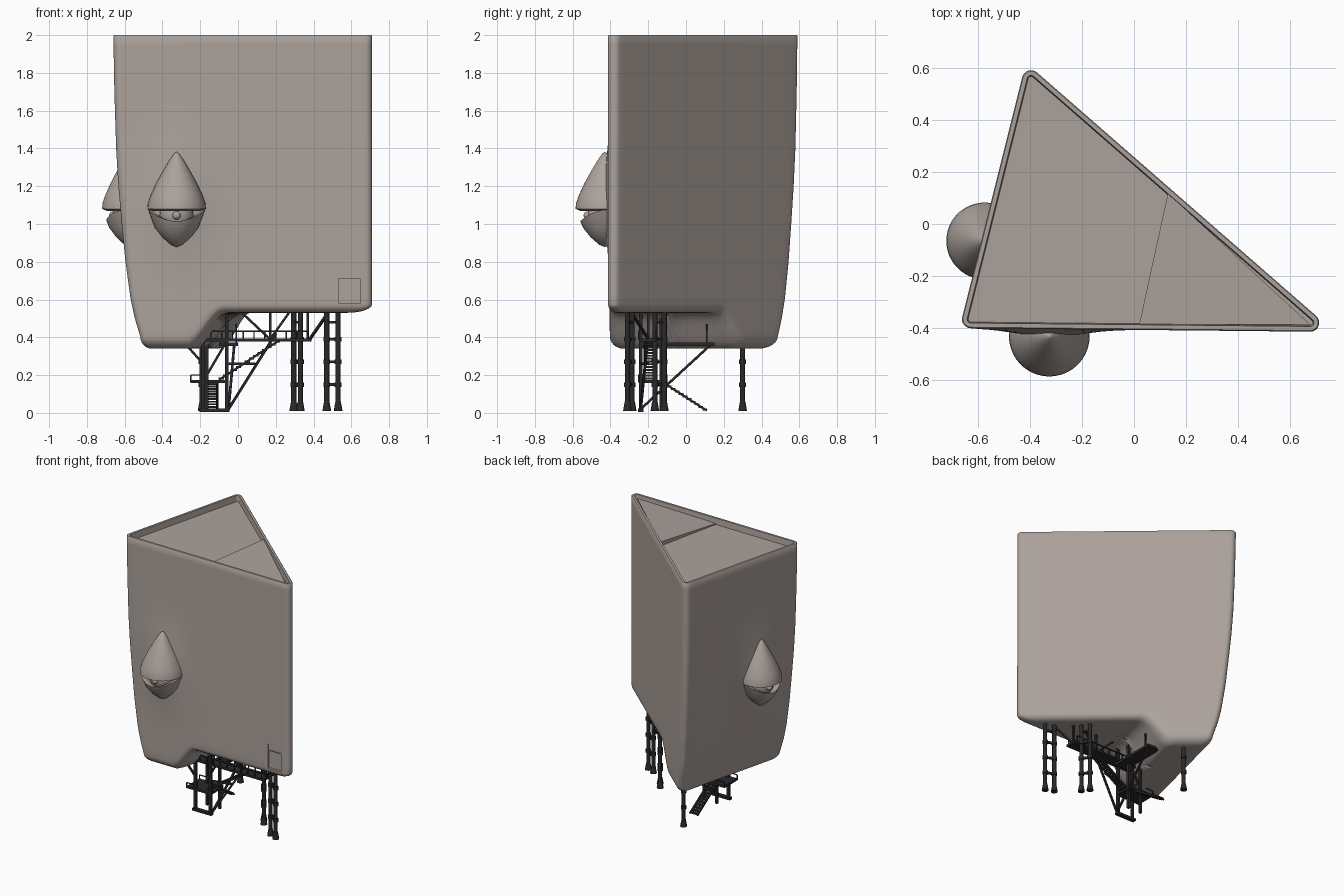
import bpy, bmesh, math
from mathutils import Vector, Matrix

if "Cube" in bpy.data.objects:
    bpy.data.objects.remove(bpy.data.objects["Cube"])


def material(name, rgb):
    m = bpy.data.materials.new(name)
    m.diffuse_color = (*rgb, 1)
    m.use_nodes = True
    m.node_tree.nodes["Principled BSDF"].inputs["Base Color"].default_value = m.diffuse_color
    return m


CLAY = material("warm_grey", (0.41, 0.36, 0.33))
STEEL = material("dark_steel", (0.022, 0.022, 0.024))


def finish(name, bm, mat, smooth=None):
    bmesh.ops.recalc_face_normals(bm, faces=bm.faces)
    me = bpy.data.meshes.new(name)
    bm.to_mesh(me)
    bm.free()
    me.materials.append(mat)
    ob = bpy.data.objects.new(name, me)
    bpy.context.collection.objects.link(ob)
    if smooth:
        shade(ob, smooth)
    return ob


def shade(ob, deg):
    bpy.ops.object.select_all(action='DESELECT')
    ob.select_set(True)
    bpy.context.view_layer.objects.active = ob
    bpy.ops.object.shade_smooth_by_angle(angle=math.radians(deg))


def loft(rings):
    bm = bmesh.new()
    vs = [[bm.verts.new(p) for p in r] for r in rings]
    n = len(rings[0])
    for a, b in zip(vs, vs[1:]):
        for i in range(n):
            j = (i + 1) % n
            bm.faces.new((a[i], a[j], b[j], b[i]))
    bm.faces.new(vs[0])
    bm.faces.new(vs[-1])
    return bm


def interp(x, pts):
    for (x0, y0), (x1, y1) in zip(pts, pts[1:]):
        if x <= x1:
            return y0 + (y1 - y0) * max(0, (x - x0) / (x1 - x0))
    return pts[-1][1]


def add_box(bm, lo, hi):
    c = [(a + b) / 2 for a, b in zip(lo, hi)]
    s = [b - a for a, b in zip(lo, hi)]
    bmesh.ops.create_cube(bm, size=1, matrix=Matrix.Translation(c) @ Matrix.Diagonal((*s, 1)))


def add_beam(bm, a, b, r=0.008, n=4, r2=None):
    a, b = Vector(a), Vector(b)
    d = b - a
    rot = d.to_track_quat('Z', 'Y').to_matrix().to_4x4()
    spin = Matrix.Rotation(math.pi / 4, 4, 'Z')
    bmesh.ops.create_cone(bm, cap_ends=True, segments=n, radius1=r, radius2=r2 or r,
                          depth=d.length, matrix=Matrix.Translation((a + b) / 2) @ rot @ spin)


# ---- rounded triangular plan
PLAN = [Vector((-0.395, 0.555)), Vector((-0.625, -0.365)), Vector((0.675, -0.378))]
R, PIVOT, MID = 0.035, Vector((0.71, -0.41)), Vector((-0.214, -0.039))
outline = []
for i in range(3):
    p, q, o = PLAN[i], PLAN[(i + 1) % 3], PLAN[i - 1]
    d0, d1 = (p - o).normalized(), (q - p).normalized()
    n0, n1 = Vector((d0.y, -d0.x)), Vector((d1.y, -d1.x))
    if n0.dot(p - MID) < 0:
        n0, n1 = -n0, -n1
    a0, turn = math.atan2(n0.y, n0.x), n0.angle_signed(n1)
    for k in range(9):
        a = a0 - turn * k / 8
        nn = Vector((math.cos(a), math.sin(a)))
        outline.append((p + nn * R, nn))
    for k in range(1, 36):
        outline.append((p.lerp(q, k / 36) + n1 * R, n1))

TAPER = [(0.34, .88), (0.4, .895), (0.5, .917), (0.6, .933), (0.8, .953), (1, .967),
         (1.2, .98), (1.4, .989), (1.7, .996), (2, 1)]


def step(p):
    # belly height: deep on the left, stepping up to the right
    t = min(1, max(0, (p.x - 0.27 * (p.y + 0.4) + 0.27) / 0.19))
    return t * t * (3 - 2 * t)


def belly(p):
    return 0.34 + 0.19 * step(p)


def wall(p, n, z):
    q = PIVOT + (p - PIVOT) * interp(z, TAPER)
    up = math.exp(-((z - 1.13) / 0.28) ** 2)
    if n.y < -0.95:
        q = q + n * 0.032 * up * math.exp(-((q.x + 0.325) / 0.17) ** 2)
    if n.x < -0.9:
        q = q + n * 0.025 * up * math.exp(-((q.y + 0.065) / 0.16) ** 2)
    return q


def radius(p):
    return 0.065 - 0.02 * step(p)


low = [wall(p, n, belly(p) + radius(p)) for p, n in outline]


def bottom_ring(inset, lift):
    ring = []
    for q in low:
        r = radius(q)
        s = (1 - inset(r) / 0.32)
        w = MID + (q - MID) * s
        ring.append((w.x, w.y, belly(w) + lift(r)))
    return ring


rings = []
for k in range(12):
    s = 0.99 * (1 - k / 12)
    rings.append(bottom_ring(lambda r: r + (0.32 - r) * s, lambda r: 0))
for k in range(6):
    a = k / 6 * math.pi / 2
    rings.append(bottom_ring(lambda r: r * (1 - math.sin(a)), lambda r: r * (1 - math.cos(a))))
for k in range(33):
    ring = []
    for (p, n), q in zip(outline, low):
        z0 = belly(q) + radius(q)
        z = z0 + (1.995 - z0) * k / 32
        w = wall(p, n, z)
        ring.append((w.x, w.y, z))
    rings.append(ring)
# rim and shallow deck well
for d, z in ((0.004, 2.0), (0.02, 2.0), (0.024, 1.955)):
    rings.append([(*(p - n * d), z) for p, n in outline])
shell = finish("shell", loft(rings), CLAY)

# ---- recessed hatch in the front wall
bm = bmesh.new()
add_box(bm, (0.535, -0.5, 0.58), (0.645, -0.395, 0.712))
add_box(bm, (0.535, -0.5, 0.716), (0.645, -0.405, 0.76))
cutter = finish("hatch_cutter", bm, CLAY)
cutter.hide_render = True
mod = shell.modifiers.new("hatch", 'BOOLEAN')
mod.operation, mod.object, mod.solver = 'DIFFERENCE', cutter, 'EXACT'
bpy.context.view_layer.objects.active = shell
bpy.ops.object.modifier_apply(modifier=mod.name)
bpy.data.objects.remove(cutter)
shade(shell, 40)

# ---- raised corner of the deck
tri = [(0.02, -0.385, 1.962), (0.675, -0.385, 1.975), (0.13, 0.118, 1.985)]
finish("raised_deck", loft([[(x, y, 1.95) for x, y, z in tri], tri]), CLAY)

# ---- teardrop pods with an open slot
UPPER = [(.001, 1.382), (.012, 1.374), (.038, 1.338), (.072, 1.28), (.108, 1.215), (.138, 1.15),
         (.152, 1.11), (.155, 1.08), (.13, 1.07), (.001, 1.07)]
LOWER = [(.001, .878), (.03, .89), (.075, .93), (.115, .98)]


def pod(tag, cx, cy, face, s):
    def circle(rz):
        out = []
        for i in range(40):
            a = 2 * math.pi * i / 40
            r, z = rz(max(0, math.cos(a)) ** 1.5)
            out.append((cx + s * r * math.cos(a + face), cy + s * r * math.sin(a + face), z))
        return out
    up = [circle(lambda c, r=r, z=z: (r, z)) for r, z in UPPER]
    finish(tag + "_pod_hood", loft(up), CLAY, 40)
    cup = [circle(lambda c, r=r, z=z: (r, z)) for r, z in LOWER]
    cup.append(circle(lambda c: (.15 - .02 * c, 1.075 - .06 * c)))
    cup.append(circle(lambda c: (.128 - .02 * c, 1.073 - .06 * c)))
    cup += [circle(lambda c: (.07, .995)), circle(lambda c: (.001, .99))]
    finish(tag + "_pod_cup", loft(cup), CLAY, 40)
    bm = bmesh.new()
    for off, r in ((0, .09), (.09, .022)):
        pos = (cx + off * math.cos(face), cy + off * math.sin(face), 1.045)
        bmesh.ops.create_uvsphere(bm, u_segments=20, v_segments=12, radius=r,
                                  matrix=Matrix.Translation(pos))
    finish(tag + "_pod_core", bm, CLAY, 40)


pod("front", -0.325, -0.43, -math.pi / 2, 1)
pod("left", -0.573, -0.065, math.pi - 0.24, 0.95)

# ---- legs with collars and flared feet
LEGS = [((0.47, -0.285), (0.53, -0.31)), ((0.295, -0.115), (0.33, -0.165)), ((-0.19, 0.30),)]
for i, group in enumerate(LEGS):
    bm = bmesh.new()
    for x, y in group:
        add_beam(bm, (x, y, 0.01), (x, y, 0.55 if i < 2 else 0.36), 0.014, 12)
        add_beam(bm, (x, y, 0.01), (x, y, 0.06), 0.024, 12, 0.015)
        for z in (0.15, 0.27, 0.39):
            if i < 2 or z < 0.3:
                add_beam(bm, (x, y, z - 0.012), (x, y, z + 0.012), 0.019, 12)
    if len(group) == 2:
        for z in (0.15, 0.27, 0.39, 0.48):
            add_beam(bm, (*group[0], z), (*group[1], z), 0.01)
    finish("leg_group_%d" % (i + 1), bm, STEEL, 40)

# ---- stair tower: posts, base and braces
bm = bmesh.new()
for x, y in ((-0.185, -0.24), (-0.06, -0.24), (-0.165, -0.13), (-0.06, -0.13)):
    add_beam(bm, (x, y, 0.01), (x, y, 0.54 if x > -0.1 else 0.45), 0.013)
add_box(bm, (-0.205, -0.255, 0.005), (-0.045, -0.225, 0.022))
for a, b in (((-0.05, -0.24, 0.02), (0.2, -0.2, 0.42)), ((-0.05, -0.24, 0.02), (-0.02, 0.13, 0.36)),
             ((0.17, -0.2, 0.39), (0.27, -0.2, 0.53)), ((0.17, -0.2, 0.39), (0.02, -0.2, 0.53)),
             ((0.38, -0.2, 0.39), (0.47, -0.28, 0.52)), ((-0.06, -0.24, 0.26), (0.09, -0.2, 0.26)),
             ((0.17, -0.2, 0.39), (0.17, -0.2, 0.54)), ((0.37, -0.2, 0.38), (0.37, -0.2, 0.54)),
             ((-0.185, -0.24, 0.26), (-0.265, -0.24, 0.35)), ((-0.165, -0.13, 0.2), (-0.06, -0.13, 0.38))):
    add_beam(bm, a, b, 0.009)
finish("stair_tower_frame", bm, STEEL)

# ---- walkways and landing
bm = bmesh.new()
add_box(bm, (-0.25, -0.25, 0.158), (-0.05, -0.1, 0.174))
add_box(bm, (-0.2, -0.25, 0.378), (0.39, -0.16, 0.394))
add_box(bm, (-0.1, -0.2, 0.355), (0.0, 0.15, 0.372))
finish("walkways", bm, STEEL)

# ---- railings
bm = bmesh.new()
for y in (-0.25, -0.16):
    add_beam(bm, (-0.2, y, 0.432), (0.37, y, 0.432), 0.005)
    for k in range(11):
        x = -0.2 + 0.057 * k
        add_beam(bm, (x, y, 0.385), (x, y, 0.432), 0.005)
add_beam(bm, (-0.01, 0.11, 0.36), (-0.01, 0.11, 0.47), 0.006)
for y in (-0.25, -0.1):
    add_beam(bm, (-0.25, y, 0.2), (-0.19, y, 0.2), 0.004)
    add_beam(bm, (-0.25, y, 0.16), (-0.25, y, 0.2), 0.004)
finish("railings", bm, STEEL)


# ---- stair flights
def flight(name, a, b, half, steps):
    bm = bmesh.new()
    a, b = Vector(a), Vector(b)
    h = Vector(half)
    run = (b - a) / steps
    run.z = 0
    for k in range(steps):
        c = a.lerp(b, (k + 0.5) / steps)
        e = Vector((abs(run.x) * 0.6 + abs(h.x), abs(run.y) * 0.6 + abs(h.y), 0.005))
        add_box(bm, c - e, c + e)
    for s in (-1, 1):
        add_beam(bm, a + h * s, b + h * s, 0.008)
    finish(name, bm, STEEL)


flight("upper_stair", (-0.1, -0.195, 0.175), (0.22, -0.195, 0.385), (0, 0.025, 0), 14)
flight("lower_stair", (-0.14, -0.12, 0.16), (-0.14, 0.11, 0.012), (0.03, 0, 0), 11)
